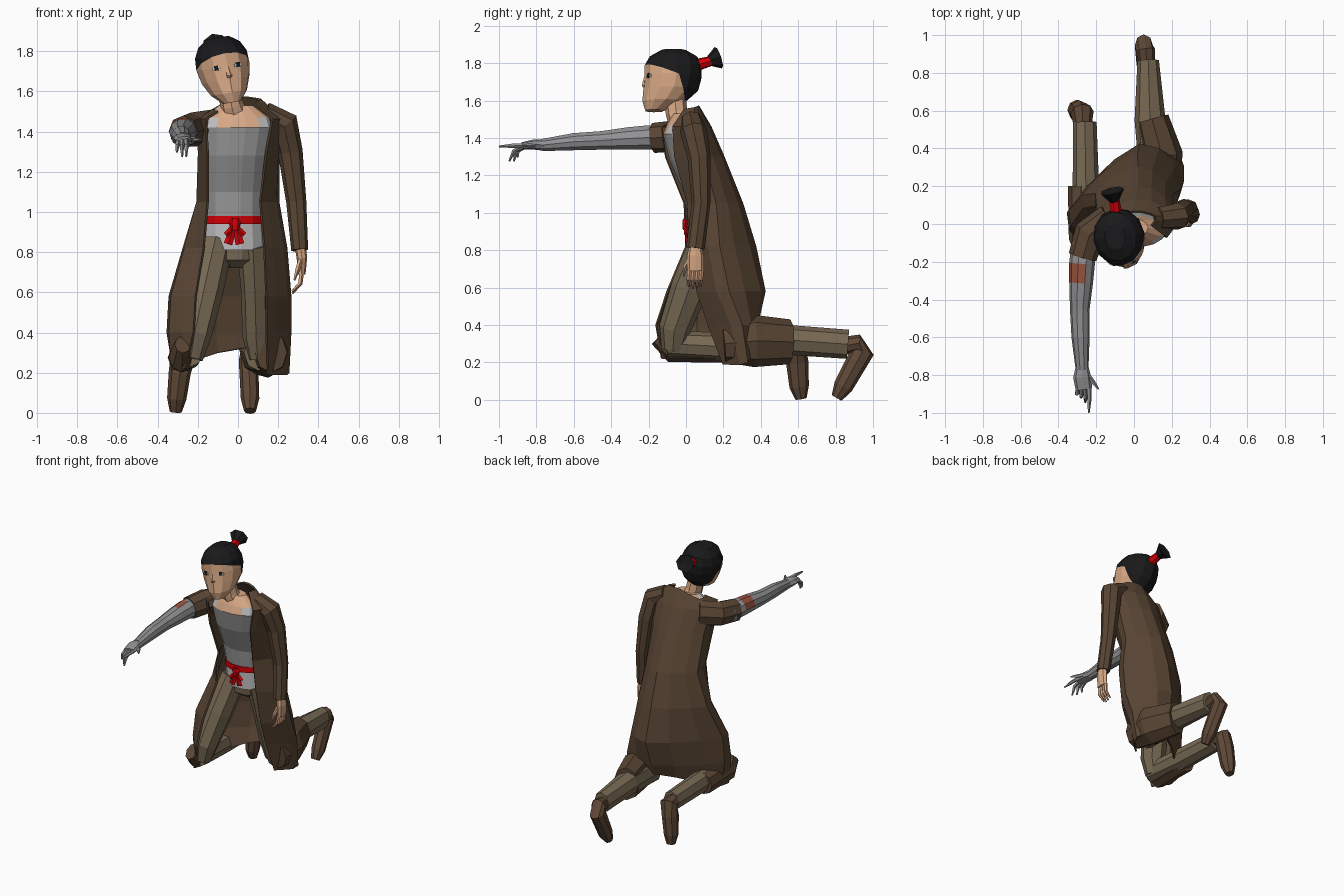
import bpy, bmesh, math
from mathutils import Vector, Matrix


def material(name, r, g, b):
    m = bpy.data.materials.new(name)
    m.diffuse_color = (r, g, b, 1)
    return m


COAT = material("coat brown", 0.100, 0.060, 0.034)
PANTS = material("trouser olive", 0.190, 0.145, 0.088)
BOOT = material("boot brown", 0.115, 0.066, 0.038)
SKIN = material("skin", 0.68, 0.39, 0.235)
HAIR = material("hair black", 0.010, 0.010, 0.011)
RED = material("cloth red", 0.66, 0.0, 0.002)
SHIRT = material("shirt grey", 0.36, 0.36, 0.36)
PALE = material("shirt pale grey", 0.54, 0.54, 0.55)
METAL = material("arm grey", 0.29, 0.29, 0.30)
PATCH = material("patch rust", 0.33, 0.09, 0.05)


def finish(name, bm, mats, rule=None):
    bmesh.ops.recalc_face_normals(bm, faces=bm.faces[:])
    if rule:
        for f in bm.faces:
            f.material_index = rule(f.calc_center_median(), f.normal)
    me = bpy.data.meshes.new(name)
    bm.to_mesh(me)
    bm.free()
    for m in mats:
        me.materials.append(m)
    ob = bpy.data.objects.new(name, me)
    bpy.context.collection.objects.link(ob)
    return ob


def tube_mesh(path, sides, flat=False):
    """Loft of ellipses; each point is x, y, z, half width[, half depth]."""
    bm = bmesh.new()
    pts = [Vector(p[:3]) for p in path]
    rings = []
    for i, p in enumerate(path):
        t = (pts[min(i + 1, len(pts) - 1)] - pts[max(i - 1, 0)]).normalized()
        if flat:
            t = Vector((0, 0, 1))
        u = Vector((1, 0, 0))
        u = (u - t * u.dot(t)).normalized()
        v = t.cross(u)
        ring = []
        for k in range(sides):
            a = 2 * math.pi * k / sides
            ring.append(bm.verts.new(pts[i] + u * math.cos(a) * p[3] + v * math.sin(a) * p[-1]))
        rings.append(ring)
    for a, b in zip(rings, rings[1:]):
        for k in range(sides):
            j = (k + 1) % sides
            bm.faces.new((a[k], a[j], b[j], b[k]))
    bm.faces.new(rings[0][::-1])
    bm.faces.new(rings[-1])
    return bm


def tube(name, mat, path, sides=8, rule=None, flat=False):
    mats = mat if isinstance(mat, list) else [mat]
    return finish(name, tube_mesh(path, sides, flat), mats, rule)


def spline(pts, steps):
    """Catmull-Rom through points."""
    p = [pts[0]] + pts + [pts[-1]]
    out = []
    for i in range(1, len(p) - 2):
        for s in range(steps):
            t = s / steps
            a, b, c, d = p[i - 1:i + 3]
            out.append(0.5 * (2 * b + (c - a) * t + (2 * a - 5 * b + 4 * c - d) * t * t
                              + (3 * b - a - 3 * c + d) * t ** 3))
    return out + [pts[-1]]


# Long open coat: right edge, right side, back, left side, left edge per level
coat_rows = [
    (1.53, (-.10, -.07, 1.50), (-.12, .02, 1.51), (0, .065, 1.57), (.11, .04, 1.56), (.09, -.01, 1.55)),
    (1.46, (-.16, -.13), (-.21, .01), (.01, .13), (.22, .04), (.17, -.07)),
    (1.30, (-.15, -.11), (-.19, .07), (.02, .20), (.20, .09), (.14, -.06)),
    (1.05, (-.15, -.01), (-.20, .16), (.02, .30), (.20, .16), (.11, .01)),
    (0.82, (-.17, .00), (-.27, .15), (.02, .37), (.24, .18), (.13, .02)),
    (0.58, (-.21, -.10), (-.34, .07), (.03, .42), (.26, .23), (.14, .06)),
    (0.40, (-.22, -.16), (-.35, .06), (.02, .37), (.26, .30), (.14, .12)),
    (0.22, (-.26, -.13), (-.32, .06), (.02, .33, .32), (.25, .33, .2), (.15, .2, .19)),
]
bm = bmesh.new()
grid = []
for z, *pts in coat_rows:
    line = spline([Vector((p[0], p[1], p[2] if len(p) > 2 else z)) for p in pts], 3)
    grid.append([bm.verts.new(v) for v in line])
for a, b in zip(grid, grid[1:]):
    for k in range(len(a) - 1):
        bm.faces.new((a[k], a[k + 1], b[k + 1], b[k]))
coat = finish("coat", bm, [COAT])
solid = coat.modifiers.new("thickness", "SOLIDIFY")
solid.thickness = 0.012
solid.offset = 0

# Coat tails wrapped around the knees
tube("coat_left_knee", COAT, [(.165, .20, .30, .08, .10), (.15, .36, .315, .11, .14),
                              (.095, .555, .31, .09, .12)])
tube("coat_right_knee", COAT, [(-.275, -.14, .34, .04, .06), (-.28, -.08, .28, .065, .08),
                               (-.28, .20, .275, .07, .075)])

# Sleeves
tube("left_sleeve", COAT, [(.13, .03, 1.49, .06), (.23, .04, 1.44, .072), (.26, .07, 1.30, .062),
                           (.29, .08, 1.05, .05), (.307, .05, .81, .042, .05)])
tube("right_sleeve", COAT, [(-.13, .04, 1.42, .07, .09), (-.235, -.05, 1.41, .085),
                            (-.272, -.175, 1.40, .076, .08)])


# Shirt with square neckline, and a paler hem and straps
def shirt_rule(c, n):
    if c.z > 1.42:
        return 2 if abs(c.x) < 0.115 else 1
    return 1 if c.z < 0.95 else 0


tube("shirt", [SHIRT, PALE, SKIN], [
    (-.02, .14, .81, .155, .12), (-.02, .13, .94, .145, .115), (-.02, .09, 1.1, .15, .10),
    (-.01, .0, 1.28, .155, .09), (0, -.04, 1.42, .17, .085), (0, -.035, 1.47, .155, .07),
    (-.01, -.02, 1.53, .085, .05)], 14, shirt_rule, True)
tube("neck", SKIN, [(0, -.02, 1.44, .072, .06), (-.03, -.05, 1.53, .058), (-.045, -.06, 1.62, .058)], 8)

# Red sash with a knot and two tails
tube("sash", RED, [(-.02, .13, .94, .153, .128), (-.02, .13, .98, .153, .128)], 14, None, True)
tube("sash_knot", RED, [(-.015, .0, .965, .02), (-.015, -.005, .945, .03, .016), (-.015, .0, .91, .02)], 6)
for side in (-1, 1):
    tube("sash_tail", RED, [(-.015, .005, .94, .014, .008), (-.02 + side * .03, .005, .84, .022, .008)], 4)
    tube("sash_loop", RED, [(-.015, 0, .935, .01), (-.015 + side * .045, 0, .885, .015, .01)], 4)

# Trousers
tube("hips", PANTS, [(-.02, .14, .88, .145, .11), (-.02, .15, .76, .13, .11), (-.01, .16, .72, .05, .06)],
     10, None, True)
tube("right_thigh", PANTS, [(-.11, .12, .84, .085, .10), (-.165, .02, .60, .09, .10),
                            (-.215, -.06, .38, .08, .085), (-.235, -.07, .27, .06, .06)])
tube("left_thigh", PANTS, [(.075, .14, .84, .08, .10), (.085, .20, .60, .07, .10),
                           (.09, .25, .38, .068, .085), (.10, .26, .27, .05, .06)])
tube("right_shin", PANTS, [(-.235, -.10, .30, .06, .07), (-.255, .20, .285, .07, .075),
                           (-.26, .54, .275, .062, .07)])
tube("left_shin", PANTS, [(.10, .24, .30, .07, .09), (.085, .55, .32, .082, .08),
                          (.075, .865, .297, .057, .078)])

# Boots
tube("right_boot", BOOT, [(-.27, .51, .28, .045, .05), (-.275, .59, .275, .062, .064),
                          (-.29, .595, .20, .055, .06), (-.305, .605, .07, .048, .052),
                          (-.31, .615, .005, .03, .03)])
tube("left_boot", BOOT, [(.07, .83, .285, .04, .05), (.062, .92, .305, .05, .045),
                         (.052, .945, .26, .048, .062), (.06, .84, .07, .046, .052),
                         (.06, .805, .01, .03, .03)])


# Grey outstretched arm with a rust patch on the upper outer side
def arm_rule(c, n):
    return 1 if -.31 < c.y < -.21 and n.z > .3 and c.x < -.26 else 0


tube("right_arm", [METAL, PATCH], [
    (-.265, -.10, 1.40, .066), (-.275, -.21, 1.402, .068), (-.28, -.31, 1.397, .063),
    (-.287, -.45, 1.387, .052), (-.283, -.60, 1.38, .048), (-.275, -.77, 1.362, .034)], 10, arm_rule)
tube("right_palm", METAL, [(-.275, -.75, 1.362, .033, .031), (-.275, -.81, 1.365, .047, .028),
                           (-.265, -.875, 1.357, .044, .02)])
right_fingers = [((-.238, -.87, 1.36), (-.237, -.93, 1.358), (-.24, -1.0, 1.355)),
                 ((-.258, -.87, 1.355), (-.257, -.92, 1.33), (-.258, -.945, 1.275)),
                 ((-.278, -.87, 1.355), (-.280, -.91, 1.33), (-.278, -.92, 1.275)),
                 ((-.298, -.86, 1.355), (-.302, -.90, 1.33), (-.305, -.90, 1.295)),
                 ((-.245, -.80, 1.365), (-.215, -.84, 1.36), (-.188, -.875, 1.36))]
left_fingers = [((.315, y, .70), (.31, y - .005, .645), (.27, y - .005, .59 + abs(y - .05) * .5))
                for y in (.02, .042, .064, .084)]
left_fingers.append(((.31, .02, .76), (.295, -.005, .71), (.28, -.012, .66)))

# Hands and fingers
tube("left_palm", SKIN, [(.31, .05, .83, .028, .032), (.318, .05, .77, .026, .045),
                         (.316, .052, .69, .02, .045)])
for label, mat, fingers in (("right", METAL, right_fingers), ("left", SKIN, left_fingers)):
    for a, b, c in fingers:
        tube(label + "_finger", mat, [(*a, .013), (*b, .012), (*c, .005)], 5)

# Head, tilted and turned, cut along two planes that form the bent hairline
pose = (Matrix.Translation((-.072, -.07, 1.705)) @ Matrix.Rotation(-.17, 4, 'Y')
        @ Matrix.Rotation(.15, 4, 'Z'))
bm = tube_mesh([(0, -.10, -.165, .045, .05), (0, -.05, -.115, .092, .115), (0, -.012, -.05, .121, .148),
                (0, 0, .02, .135, .155), (0, 0, .08, .132, .153), (0, .005, .13, .106, .13),
                (0, .005, .165, .055, .07)], 12, True)
hairline = [(Vector((0, -.02, .03)), Vector((0, .4, 1)).normalized()),
            (Vector((0, .03, -.03)), Vector((0, 1, .35)).normalized())]
for co, no in hairline:
    bmesh.ops.bisect_plane(bm, geom=bm.verts[:] + bm.edges[:] + bm.faces[:], plane_co=co, plane_no=no)
head = finish("head", bm, [SKIN, HAIR],
              lambda c, n: 1 if any((c - co).dot(no) > 0 for co, no in hairline) else 0)
head.matrix_world = pose


def plate(name, mat, loc, size, turn):
    bm = bmesh.new()
    bmesh.ops.create_cube(bm, size=1)
    ob = finish(name, bm, [mat])
    ob.matrix_world = (pose @ Matrix.Translation(loc) @ Matrix.Rotation(turn, 4, 'Z')
                       @ Matrix.Diagonal((*size, 1)))


# Eyes and nose
for s in (-1, 1):
    plate("eye", HAIR, (s * .055, -.140, .016), (.02, .0095, .024), s * .3)
    plate("eye_white", PALE, (s * .055, -.138, .014), (.04, .0095, .016), s * .3)
nose = tube("nose", SKIN, [(0, -.15, .02, .006), (0, -.158, -.03, .016, .012), (0, -.148, -.045, .012, .008)], 5)
nose.matrix_world = pose

# Tied tuft of hair
tube("hair_tie", RED, [(-.095, .04, 1.785, .035), (-.105, .135, 1.812, .027)], 7)
tube("hair_tuft", HAIR, [(-.105, .12, 1.81, .025), (-.115, .175, 1.83, .065, .062),
                         (-.115, .165, 1.825, .02)], 7)
